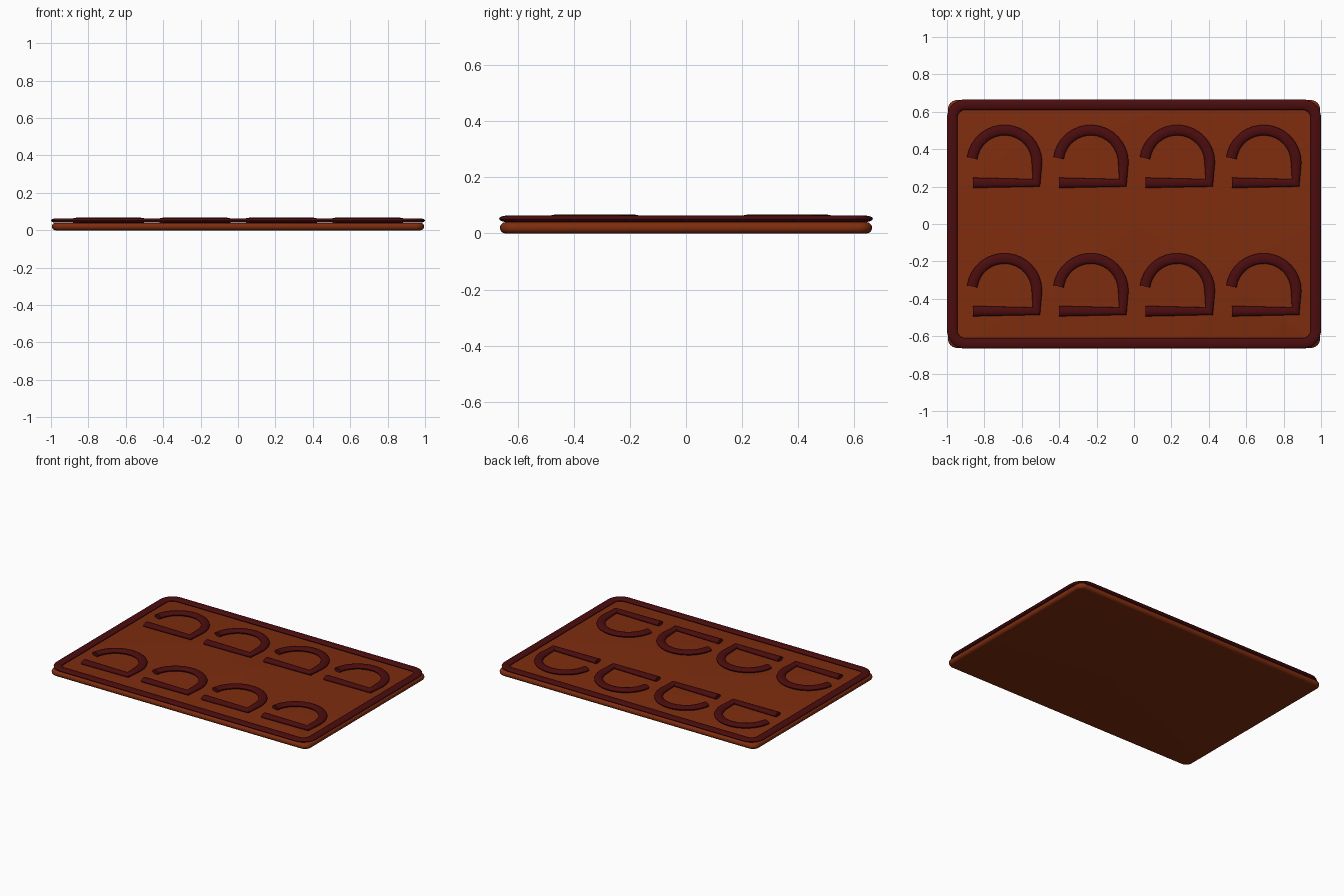
import bpy
import bmesh
from math import sin, cos, pi, radians
from mathutils import Vector

cube = bpy.data.objects.get("Cube")
if cube:
    bpy.data.objects.remove(cube, do_unlink=True)


def material(name, rgb):
    mat = bpy.data.materials.new(name)
    mat.use_nodes = True
    mat.diffuse_color = (*rgb, 1)
    mat.node_tree.nodes["Principled BSDF"].inputs["Base Color"].default_value = (*rgb, 1)
    return mat


def arc(cx, cy, r, start, end, steps):
    """Points on an arc, angles in degrees."""
    angles = [radians(start + (end - start) * i / steps) for i in range(steps + 1)]
    return [Vector((cx + r * cos(a), cy + r * sin(a), 0)) for a in angles]


def rounded_rect(hx, hy, r, steps=6):
    pts = []
    for k, (sx, sy) in enumerate([(1, 1), (-1, 1), (-1, -1), (1, -1)]):
        pts += arc(sx * (hx - r), sy * (hy - r), r, 90 * k, 90 * k + 90, steps)
    return pts


def loft(name, rings, mat, closed=False):
    """Skin rings of points; cap the ends unless the loft is closed."""
    bm = bmesh.new()
    loops = [[bm.verts.new(p) for p in ring] for ring in rings]
    n = len(loops[0])
    pairs = list(zip(loops, loops[1:]))
    if closed:
        pairs.append((loops[-1], loops[0]))
    else:
        bm.faces.new(loops[0])
        bm.faces.new(loops[-1])
    for a, b in pairs:
        for i in range(n):
            j = (i + 1) % n
            bm.faces.new((a[i], a[j], b[j], b[i]))
    bmesh.ops.recalc_face_normals(bm, faces=bm.faces)
    mesh = bpy.data.meshes.new(name)
    bm.to_mesh(mesh)
    bm.free()
    mesh.materials.append(mat)
    obj = bpy.data.objects.new(name, mesh)
    bpy.context.collection.objects.link(obj)
    bpy.ops.object.select_all(action="DESELECT")
    obj.select_set(True)
    bpy.context.view_layer.objects.active = obj
    bpy.ops.object.shade_smooth_by_angle(angle=radians(40))
    return obj


def bead(name, path, half_width, half_height, z, mat, closed=False, sides=16):
    """Sweep a flattened round section along a flat path."""
    rings = []
    last = len(path) - 1
    for i, p in enumerate(path):
        before = path[i - 1] if i > 0 or closed else p
        after = path[(i + 1) % len(path)] if i < last or closed else p
        direction = Vector((0, 0, 0))
        for step in (p - before, after - p):
            if step.length > 0:
                direction += step.normalized()
        direction.normalize()
        side = Vector((-direction.y, direction.x, 0))
        ring = []
        for k in range(sides):
            a = 2 * pi * k / sides
            ring.append(p + side * half_width * cos(a)
                        + Vector((0, 0, z + half_height * sin(a))))
        rings.append(ring)
    return loft(name, rings, mat, closed)


brown = material("warm brown", (0.21, 0.026, 0.0045))
maroon = material("dark maroon", (0.07, 0.0037, 0.0042))

# Slab with a fully rounded rim
half = 0.02
rim = []
for i in range(11):
    a = radians(-90 + 18 * i)
    inset = half * (1 - cos(a))
    ring = rounded_rect(0.995 - inset, 0.663 - inset, 0.05 - inset)
    rim.append([p + Vector((0, 0, half + half * sin(a))) for p in ring])
loft("base_slab", rim, brown)

# Raised border bead
bead("border_bead", rounded_rect(0.972, 0.638, 0.07, 8),
     0.028, 0.0115, 0.052, maroon, closed=True)

# Two rows of four open arch ornaments
for row, y in enumerate((0.328, -0.358)):
    for col in range(4):
        x = -0.693 + 0.462 * col
        path = arc(x, y, 0.174, 172, 0, 16)
        path += [Vector((x + 0.171, y - 0.108, 0)), Vector((x - 0.169, y - 0.108, 0))]
        bead(f"arch_ornament_{row + 1}_{col + 1}", path, 0.028, 0.015, 0.052, maroon)
